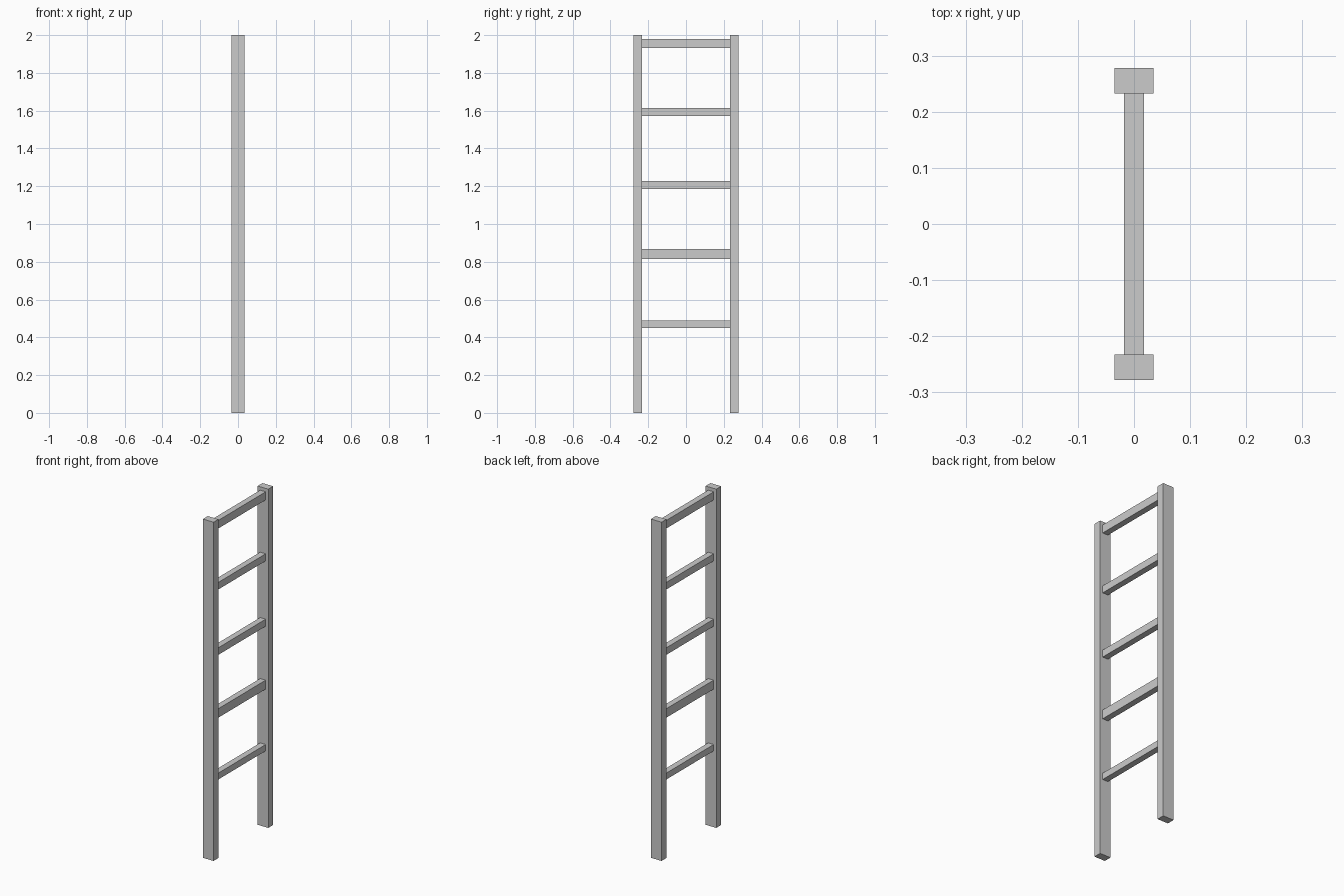
import bpy

if "Cube" in bpy.data.objects:
    bpy.data.objects.remove(bpy.data.objects["Cube"])


def box(name, lo, hi):
    """Axis-aligned box between two corners."""
    centre = [(a + b) / 2 for a, b in zip(lo, hi)]
    size = [b - a for a, b in zip(lo, hi)]
    bpy.ops.mesh.primitive_cube_add(size=1, location=centre)
    obj = bpy.context.object
    obj.name = name
    obj.scale = size
    bpy.ops.object.transform_apply(location=False, rotation=False, scale=True)
    return obj


POST_X, RUNG_X = 0.035, 0.018
INNER_Y, OUTER_Y = 0.2325, 0.278

# Two upright side rails
box("front_rail", (-POST_X, -OUTER_Y, 0), (POST_X, -INNER_Y, 2))
box("back_rail", (-POST_X, INNER_Y, 0), (POST_X, OUTER_Y, 2))

# Rungs of slightly varying height: (bottom, top)
rungs = [(0.45, 0.488), (0.815, 0.868), (1.186, 1.228), (1.572, 1.614), (1.932, 1.98)]
for i, (z0, z1) in enumerate(rungs, 1):
    box(f"rung_{i}", (-RUNG_X, -INNER_Y, z0), (RUNG_X, INNER_Y, z1))
